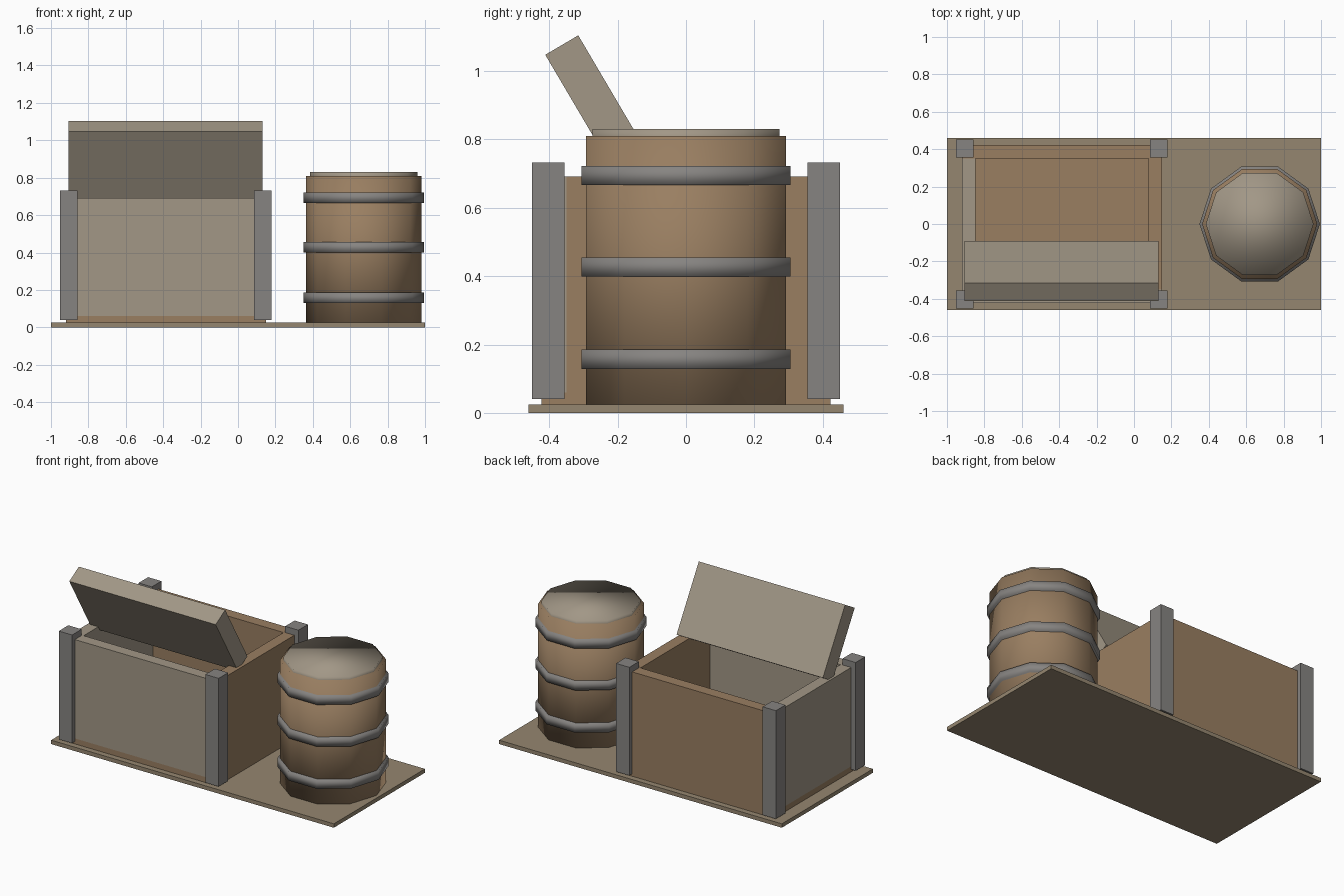
import bpy
import math

if "Cube" in bpy.data.objects:
    bpy.data.objects.remove(bpy.data.objects["Cube"])


def material(name, rgb):
    m = bpy.data.materials.new(name)
    m.diffuse_color = (*rgb, 1)
    m.use_nodes = True
    m.node_tree.nodes["Principled BSDF"].inputs["Base Color"].default_value = m.diffuse_color
    return m


BROWN = material("brown_wood", (0.32, 0.21, 0.12))
PALE = material("pale_wood", (0.36, 0.31, 0.24))
GROUND = material("base_wood", (0.30, 0.24, 0.16))
IRON = material("iron", (0.24, 0.23, 0.22))


def box(name, x, y, z, mat, rot_x=0):
    """Box from (min, max) ranges on each axis, optionally tilted about x."""
    bpy.ops.mesh.primitive_cube_add(
        size=1, location=[sum(r) / 2 for r in (x, y, z)], rotation=(rot_x, 0, 0))
    o = bpy.context.object
    o.name = name
    o.scale = [r[1] - r[0] for r in (x, y, z)]
    o.data.materials.append(mat)
    return o


def drum(name, radius, z0, z1, mat):
    """Ten-sided, smooth shaded barrel section."""
    bpy.ops.mesh.primitive_cylinder_add(
        vertices=10, radius=radius, depth=z1 - z0,
        location=(0.672, 0, (z0 + z1) / 2), rotation=(0, 0, math.pi / 2))
    o = bpy.context.object
    o.name = name
    o.data.materials.append(mat)
    bpy.ops.object.shade_smooth()
    return o


# Base board
box("base_board", (-1, 1), (-0.46, 0.46), (0, 0.025), GROUND)

# Open crate: floor and four walls
X0, X1, Y, T = -0.92, 0.15, 0.423, 0.073
WALL_Z = (0.06, 0.692)
box("crate_floor", (X0, X1), (-Y, Y), (0.02, 0.06), BROWN)
box("crate_front_wall", (X0, X1), (-Y, -Y + T), WALL_Z, PALE)
box("crate_back_wall", (X0, X1), (Y - T, Y), WALL_Z, BROWN)
box("crate_left_wall", (X0, X0 + T), (-Y + T, Y - T), WALL_Z, PALE)
box("crate_right_wall", (X1 - T, X1), (-Y + T, Y - T), WALL_Z, BROWN)

# Corner posts
for side, x in (("left", -0.905), ("right", 0.132)):
    for end, y in (("front", -0.403), ("back", 0.403)):
        box(f"{end}_{side}_post", (x - 0.047, x + 0.047),
            (y - 0.048, y + 0.048), (0.04, 0.732), IRON)

# Tilted lid leaning over the front of the crate
cy, cz, length, thick = -0.251, 0.885, 0.443, 0.112
box("crate_lid", (-0.905, 0.13), (cy - length / 2, cy + length / 2),
    (cz - thick / 2, cz + thick / 2), PALE, math.radians(-59.5))

# Barrel with top and three hoops
drum("barrel_body", 0.308, 0.005, 0.81, BROWN)
drum("barrel_top", 0.288, 0.78, 0.83, PALE)
for label, z in (("lower", 0.157), ("middle", 0.427), ("upper", 0.694)):
    drum(f"{label}_hoop", 0.322, z - 0.028, z + 0.028, IRON)
